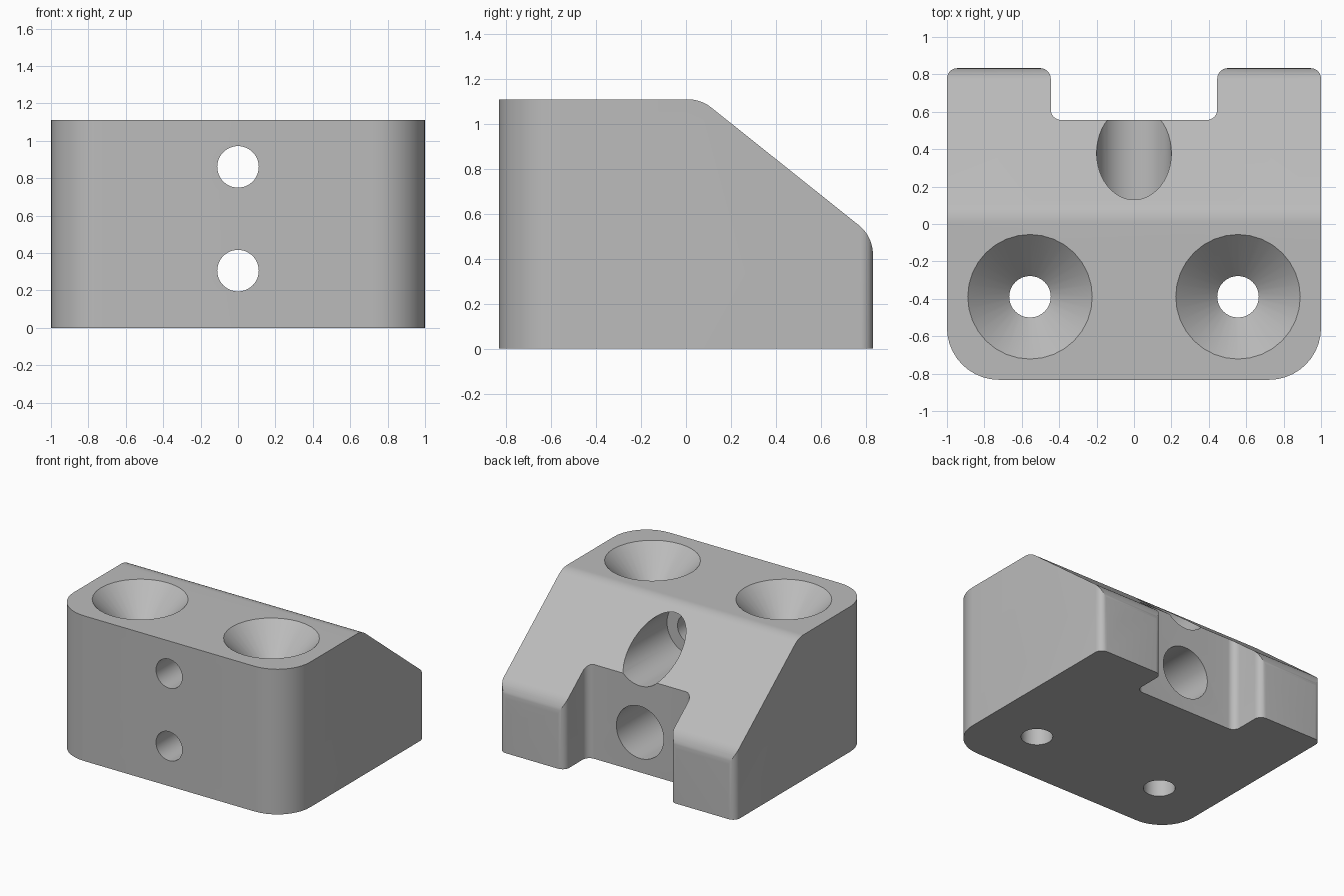
import bpy, bmesh, math
from mathutils import Vector, Matrix

if "Cube" in bpy.data.objects:
    bpy.data.objects.remove(bpy.data.objects["Cube"])

grey = bpy.data.materials.new("light grey")
grey.diffuse_color = (0.5, 0.5, 0.5, 1)
grey.use_nodes = True
grey.node_tree.nodes["Principled BSDF"].inputs["Base Color"].default_value = grey.diffuse_color


def rounded(corners, n=10):
    """Closed outline from (a, b, radius) corners, each filleted by an arc."""
    out = []
    for i, (a, b, r) in enumerate(corners):
        p = Vector((a, b))
        if r == 0:
            out.append(p)
            continue
        u = (Vector(corners[i - 1][:2]) - p).normalized()
        v = (Vector(corners[(i + 1) % len(corners)][:2]) - p).normalized()
        half = u.angle(v) / 2
        c = p + (u + v).normalized() * (r / math.sin(half))
        s = p + u * (r / math.tan(half)) - c
        e = p + v * (r / math.tan(half)) - c
        turn = math.atan2(s.x * e.y - s.y * e.x, s.dot(e))
        out += [c + Matrix.Rotation(turn * k / n, 2) @ s for k in range(n + 1)]
    return out


def make(name, bm):
    bmesh.ops.recalc_face_normals(bm, faces=bm.faces)
    me = bpy.data.meshes.new(name)
    bm.to_mesh(me)
    bm.free()
    me.materials.append(grey)
    ob = bpy.data.objects.new(name, me)
    bpy.context.collection.objects.link(ob)
    return ob


def prism(name, pts, vec):
    bm = bmesh.new()
    f = bm.faces.new([bm.verts.new(p) for p in pts])
    ext = bmesh.ops.extrude_face_region(bm, geom=[f], use_keep_orig=True)
    bmesh.ops.translate(bm, vec=vec,
                        verts=[g for g in ext["geom"] if isinstance(g, bmesh.types.BMVert)])
    return make(name, bm)


def turned(name, profile, origin, axis, n=48):
    """Solid of revolution: (radius, distance) rings along an axis."""
    rot = Vector((0, 0, 1)).rotation_difference(Vector(axis)).to_matrix()
    bm = bmesh.new()
    rings = []
    for r, h in profile:
        rings.append([bm.verts.new(Vector(origin) + rot @ Vector(
            (r * math.cos(math.tau * k / n), r * math.sin(math.tau * k / n), h))) for k in range(n)])
    for lo, hi in zip(rings, rings[1:]):
        for k in range(n):
            bm.faces.new((lo[k], lo[(k + 1) % n], hi[(k + 1) % n], hi[k]))
    bm.faces.new(rings[0])
    bm.faces.new(rings[-1])
    return make(name, bm)


W, D, H = 1.0, 0.833, 1.111

# Notched plan outline, extruded upward
plan = rounded([(-W, -D, 0.278), (W, -D, 0.278), (W, D, 0.056), (0.445, D, 0.056),
                (0.445, 0.556, 0.056), (-0.445, 0.556, 0.056), (-0.445, D, 0.056), (-W, D, 0.056)])
block = prism("mounting_block", [(p.x, p.y, 0) for p in plan], (0, 0, H))

# Side profile with the sloping back, used to trim the block
side = rounded([(-1.2, -0.3, 0), (D, -0.3, 0), (D, 0.5, 0.167), (0.067, H, 0.167),
                (-0.1, H, 0), (-0.1, 1.4, 0), (-1.2, 1.4, 0)])
trim = prism("slope_cutter", [(-1.3, p.x, p.y) for p in side], (2.6, 0, 0))

cutters = [(trim, 'INTERSECT')]

# Countersunk vertical screw holes
for x in (-0.556, 0.556):
    cutters.append((turned("countersink_cutter",
                           [(0.111, -0.1), (0.111, H - 0.222), (0.333, H), (0.333, H + 0.1)],
                           (x, -0.389, 0), (0, 0, 1), 32), 'DIFFERENCE'))

# Horizontal holes, counterbored from the back
for z in (0.306, 0.861):
    cutters.append((turned("counterbore_cutter",
                           [(0.111, -1.0), (0.111, -0.056), (0.2, -0.056), (0.2, 1.0)],
                           (0, 0, z), (0, 1, 0)), 'DIFFERENCE'))

for cutter, op in cutters:
    mod = block.modifiers.new(cutter.name, 'BOOLEAN')
    mod.object, mod.operation, mod.solver = cutter, op, 'EXACT'

# Bake the cuts, then drop the cutters
bpy.context.view_layer.update()
baked = bpy.data.meshes.new_from_object(block.evaluated_get(bpy.context.evaluated_depsgraph_get()))
block.modifiers.clear()
block.data = baked
for cutter, _ in cutters:
    bpy.data.objects.remove(cutter)

bpy.context.view_layer.objects.active = block
block.select_set(True)
bpy.ops.object.shade_smooth_by_angle(angle=math.radians(25))
